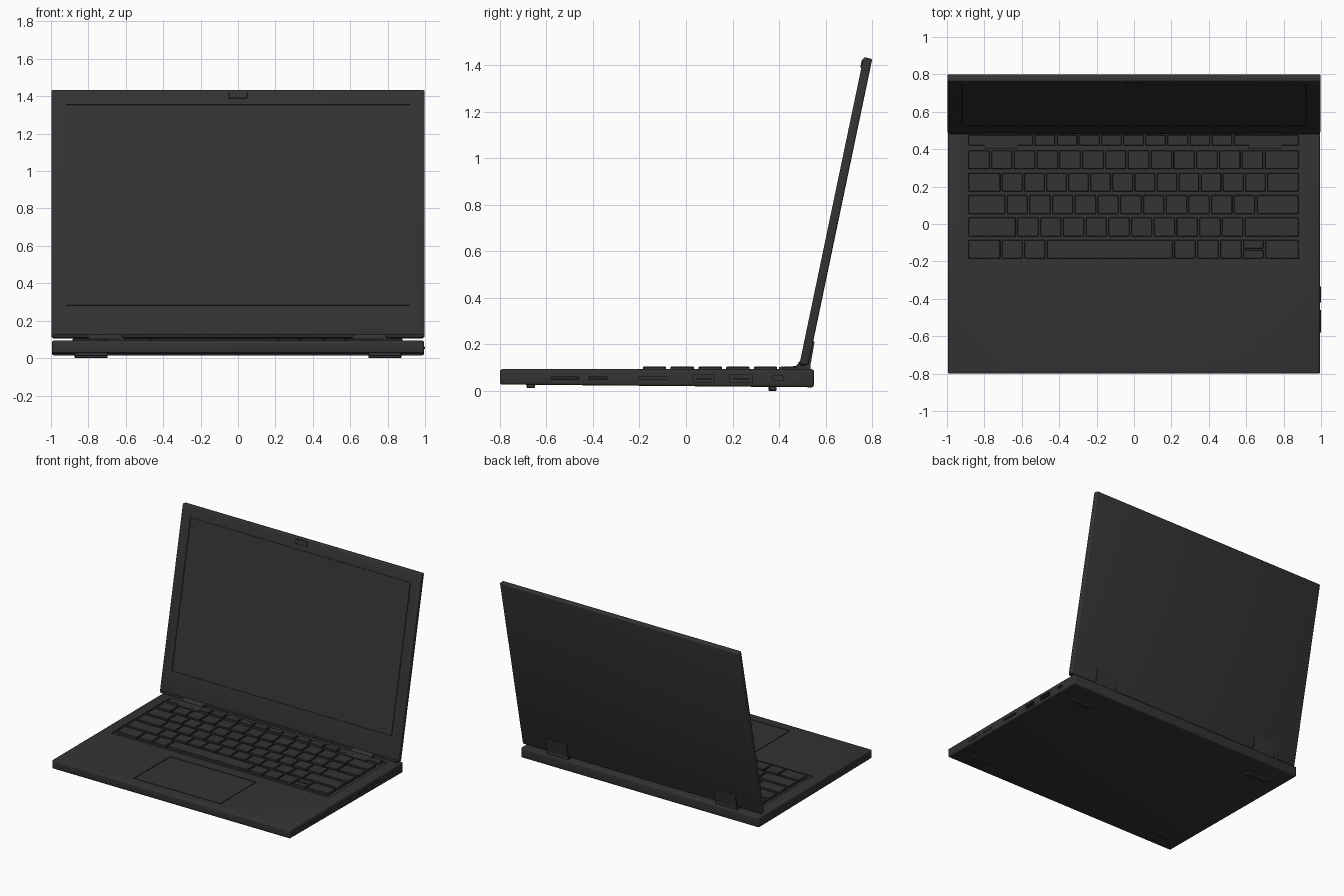
import bpy, bmesh, math
from mathutils import Matrix, Vector

if "Cube" in bpy.data.objects:
    bpy.data.objects.remove(bpy.data.objects["Cube"])

body_mat = bpy.data.materials.new("charcoal_plastic")
body_mat.diffuse_color = (0.033, 0.033, 0.033, 1)
body_mat.use_nodes = True
body_mat.node_tree.nodes["Principled BSDF"].inputs["Base Color"].default_value = body_mat.diffuse_color

# Lid frame: origin at the lower front edge, leaning back
LID = Matrix.Translation((0, 0.488, 0.116)) @ Matrix.Rotation(math.radians(-11.8), 4, 'X')


def make_object(name, bm):
    bmesh.ops.recalc_face_normals(bm, faces=bm.faces)
    mesh = bpy.data.meshes.new(name)
    bm.to_mesh(mesh)
    bm.free()
    mesh.materials.append(body_mat)
    obj = bpy.data.objects.new(name, mesh)
    bpy.context.collection.objects.link(obj)
    return obj


def add_box(bm, x, y, z):
    """Box given as (low, high) pairs on each axis."""
    mid = Vector([(a + b) / 2 for a, b in (x, y, z)])
    size = [b - a for a, b in (x, y, z)]
    bmesh.ops.create_cube(bm, size=1, matrix=Matrix.Translation(mid) @ Matrix.Diagonal((*size, 1)))


def boxes(name, items, bevel=0, matrix=None, segments=1):
    bm = bmesh.new()
    for item in items:
        add_box(bm, *item)
    if bevel:
        bmesh.ops.bevel(bm, geom=bm.edges[:], offset=bevel, segments=segments,
                        profile=0.5, affect='EDGES')
    obj = make_object(name, bm)
    if matrix:
        obj.matrix_world = matrix
    return obj


def extrude_profile(name, points, x0, x1, bevel=0, segments=1):
    """Extrude a (y, z) outline along x."""
    bm = bmesh.new()
    face = bm.faces.new([bm.verts.new((x0, y, z)) for y, z in points])
    ext = bmesh.ops.extrude_face_region(bm, geom=[face])
    verts = [v for v in ext["geom"] if isinstance(v, bmesh.types.BMVert)]
    bmesh.ops.translate(bm, verts=verts, vec=(x1 - x0, 0, 0))
    if bevel:
        bmesh.ops.recalc_face_normals(bm, faces=bm.faces)
        bmesh.ops.bevel(bm, geom=bm.edges[:], offset=bevel, segments=segments,
                        profile=0.5, affect='EDGES')
    return make_object(name, bm)


def carve(obj, items, matrix=None):
    """Cut box pockets out of an object and bake the result."""
    cutter = boxes("pocket_cutter", items, 0, matrix)
    cutter.hide_render = True
    mod = obj.modifiers.new("pockets", 'BOOLEAN')
    mod.operation, mod.solver, mod.object = 'DIFFERENCE', 'EXACT', cutter
    bpy.context.view_layer.update()
    graph = bpy.context.evaluated_depsgraph_get()
    baked = bpy.data.meshes.new_from_object(obj.evaluated_get(graph))
    obj.modifiers.clear()
    obj.data = baked
    bpy.data.objects.remove(cutter)


def smooth(obj, angle=40):
    obj.data.shade_smooth()
    obj.data.set_sharp_from_angle(angle=math.radians(angle))


# Base slab with slightly sloping underside
DECK = 0.093
base = extrude_profile("base", [(-0.80, 0.027), (-0.80, DECK), (0.55, DECK), (0.55, 0.015)],
                       -0.995, 0.995, 0.010, 3)

# Keyboard well, touchpad pocket and right-hand sockets
sockets = [(-0.205, -0.08, 0.049, 0.061), (0.03, 0.12, 0.035, 0.068),
           (0.19, 0.285, 0.035, 0.068), (0.375, 0.42, 0.046, 0.064)]
carve(base, [((-0.91, 0.91), (-0.21, 0.482), (0.086, 0.2)),
             ((-0.365, 0.36), (-0.725, -0.29), (0.086, 0.2))]
      + [((0.975, 1.1), (a, b), (c, d)) for a, b, c, d in sockets])
smooth(base)

boxes("touchpad", [((-0.359, 0.354), (-0.719, -0.296), (0.080, 0.0925))])
boxes("socket_tongues", [((0.97, 0.992), (a + 0.012, b - 0.012), (0.047, 0.056))
                         for a, b, c, d in sockets[1:3]])
boxes("side_buttons", [((0.99, 1.0), (a, b), (0.048, 0.061))
                       for a, b in ((-0.58, -0.46), (-0.42, -0.335))], 0.002)

# Keys: each row is (y low, y high, list of x boundaries)
LEFT, RIGHT = -0.89, 0.885


def steps(a, b, n):
    return [a + (b - a) * i / n for i in range(n + 1)]


rows = [
    (0.42, 0.476, steps(LEFT, RIGHT, 15)),
    (0.293, 0.392, steps(LEFT, 0.695, 13) + [RIGHT]),
    (0.173, 0.273, [LEFT] + steps(-0.71, 0.708, 12) + [RIGHT]),
    (0.054, 0.154, [LEFT] + steps(-0.685, 0.652, 11) + [RIGHT]),
    (-0.066, 0.034, [LEFT] + steps(-0.627, 0.588, 10) + [RIGHT]),
    (-0.185, -0.085, [LEFT, -0.71, -0.59, -0.47] + steps(0.21, 0.58, 3) + [0.697, RIGHT]),
]
GAP = 0.005
keys = []
for y0, y1, xs in rows:
    for a, b in zip(xs, xs[1:]):
        # the up and down arrow keys share one slot
        if y0 < -0.1 and abs(a - 0.58) < 0.01:
            keys.append(((a + GAP, b - GAP), (y0, -0.139), (0.08, 0.104)))
            keys.append(((a + GAP, b - GAP), (-0.131, y1), (0.08, 0.104)))
        else:
            keys.append(((a + GAP, b - GAP), (y0, y1), (0.08, 0.104)))
boxes("keys", keys, 0.003)

# Underside feet
boxes("front_feet", [((s * 0.785 - 0.088, s * 0.785 + 0.088), (-0.685, -0.65), (0.012, 0.04))
                     for s in (-1, 1)], 0.003)
boxes("back_feet", [((s * 0.785 - 0.088, s * 0.785 + 0.088), (0.355, 0.39), (0.0, 0.03))
                    for s in (-1, 1)], 0.003)

# Lid shell with a pocket for the display panel
H, T = 1.347, 0.038
lid = boxes("lid", [((-0.998, 0.998), (0, T), (0, H))], 0.008, LID, 3)
carve(lid, [((-0.92, 0.92), (-0.1, 0.006), (0.167, 1.266))], LID)
smooth(lid)
boxes("display_panel", [((-0.916, 0.916), (0.0005, 0.012), (0.171, 1.262))], 0, LID)
boxes("camera_cover", [((-0.05, 0.05), (-0.005, 0.004), (1.30, 1.335))], 0.002, LID)

# Rubber strips along the lower lid edge, leaving room for the hinges
boxes("lid_lower_strips", [((a, b), (-0.005, 0.025), (-0.006, 0.010))
                           for a, b in ((-0.99, -0.79), (-0.62, 0.62), (0.79, 0.99))],
      0.002, LID)

# Hinges: flat foot on the deck rising behind the lid
hinge_outline = [(0.40, 0.084), (0.40, 0.103), (0.472, 0.106), (0.492, 0.128), (0.515, 0.205),
                 (0.552, 0.212), (0.551, 0.200), (0.536, 0.115), (0.536, 0.084)]
for side, x in (("left", -0.71), ("right", 0.70)):
    extrude_profile(side + "_hinge", hinge_outline, x - 0.088, x + 0.088)
